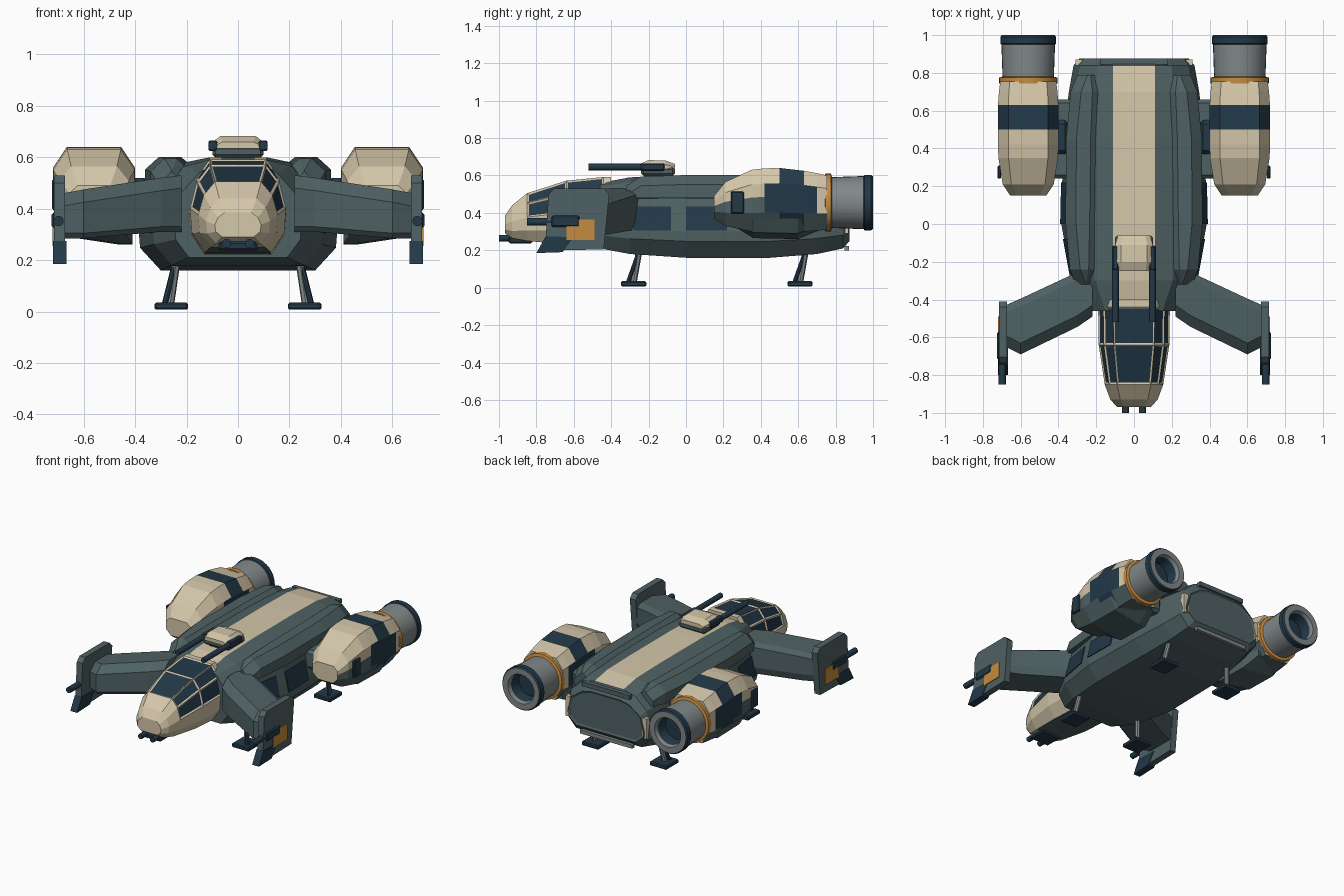
import bpy, bmesh, math
from mathutils import Vector

cube = bpy.data.objects.get("Cube")
if cube:
    bpy.data.objects.remove(cube, do_unlink=True)


def material(name, rgb):
    m = bpy.data.materials.new(name)
    m.use_nodes = True
    m.diffuse_color = (*rgb, 1)
    m.node_tree.nodes["Principled BSDF"].inputs["Base Color"].default_value = (*rgb, 1)
    return m


MATS = [material("slate", (.078, .12, .125)), material("beige", (.66, .57, .40)),
        material("navy", (.016, .04, .064)), material("orange", (.56, .26, .05)),
        material("grey", (.22, .245, .25))]
SLATE, BEIGE, NAVY, ORANGE, GREY = range(5)


def finish(name, bm, smooth=False):
    bmesh.ops.recalc_face_normals(bm, faces=bm.faces)
    mesh = bpy.data.meshes.new(name)
    bm.to_mesh(mesh)
    bm.free()
    for m in MATS:
        mesh.materials.append(m)
    ob = bpy.data.objects.new(name, mesh)
    bpy.context.collection.objects.link(ob)
    if smooth:
        bpy.ops.object.select_all(action='DESELECT')
        ob.select_set(True)
        bpy.context.view_layer.objects.active = ob
        bpy.ops.object.shade_smooth_by_angle(angle=math.radians(35))
    return ob


def loft(name, rings, rule=SLATE, inset=None, smooth=False, cap=True):
    """Skin closed rings; rule is a colour or f(bay, side, centre) with side None on caps."""
    bm = bmesh.new()
    vs = [[bm.verts.new(p) for p in r] for r in rings]
    pick = rule if callable(rule) else lambda i, k, c: rule
    n = len(rings[0])
    windows = []
    for i in range(len(rings) - 1):
        for k in range(n):
            j = (k + 1) % n
            f = bm.faces.new((vs[i][k], vs[i][j], vs[i + 1][j], vs[i + 1][k]))
            f.material_index = pick(i, k, f.calc_center_median())
            if inset and inset(i, k):
                windows.append(f)
    if cap:
        for i, r in ((-1, vs[0]), (len(rings), vs[-1])):
            f = bm.faces.new(r)
            f.material_index = pick(i, None, f.calc_center_median())
            if inset and inset(i, None):
                windows.append(f)
    bmesh.ops.recalc_face_normals(bm, faces=bm.faces)
    for f in windows:
        colour = NAVY if len(f.verts) == 4 else SLATE
        bmesh.ops.inset_individual(bm, faces=[f], thickness=.013, depth=-.006)
        f.material_index = colour
    return finish(name, bm, smooth)


def section(y, w, lo, hi, shape, cx=0):
    """Symmetric cross-section; shape lists (width, height) factors from top to bottom."""
    half = [(w * a, lo + (hi - lo) * b) for a, b in shape]
    return [Vector((cx + x, y, z)) for x, z in half] + \
           [Vector((cx - x, y, z)) for x, z in reversed(half)]


def box(name, centre, size, rule=SLATE, bevel=0.0, taper=1.0):
    c, h = Vector(centre), Vector(size) / 2
    corners = ((-1, -1), (1, -1), (1, 1), (-1, 1))
    ob = loft(name, [[c + Vector((a * h.x * t, b * h.y * t, s * h.z)) for a, b in corners]
                     for s, t in ((-1, 1), (1, taper))], rule)
    if bevel:
        mod = ob.modifiers.new("bevel", 'BEVEL')
        mod.width, mod.segments = bevel, 1
    return ob


def rod(name, a, b, r, rule=NAVY, sides=12):
    a, b = Vector(a), Vector(b)
    q = (b - a).to_track_quat('Z', 'Y')
    ring = [q @ Vector((r * math.cos(t), r * math.sin(t), 0))
            for t in (math.tau * k / sides for k in range(sides))]
    return loft(name, [[p + v for v in ring] for p in (a, b)], rule, smooth=True)


def plate(name, outline, x0, x1, rule=SLATE):
    return loft(name, [[Vector((x, y, z)) for y, z in outline] for x in (x0, x1)], rule)


# Main hull with the pale dorsal stripe and a recessed rear ramp
HULL = [(-.46, .245, .21, .56), (-.30, .33, .18, .59), (0, .385, .16, .60),
        (.45, .375, .16, .60), (.70, .345, .18, .595), (.84, .32, .21, .57),
        (.875, .29, .25, .51)]
SHAPE = [(.3, 1), (.62, .94), (.9, .72), (1, .32), (.99, .2), (.78, 0)]
rings = []
for st in HULL:
    r = section(*st, SHAPE)
    r[0].x, r[-1].x = .11, -.11
    rings.append(r)
loft("hull", rings, lambda i, k, c: BEIGE if k == 11 and i < 5 else SLATE,
     inset=lambda i, k: k is None and i > 0)
box("ramp_lip", (0, .86, .545), (.36, .03, .03))
box("ramp_hinge", (0, .86, .21), (.40, .025, .025), GREY)


def hull_side(y, z):
    for a, b in zip(HULL, HULL[1:]):
        if a[0] <= y <= b[0]:
            w = a[1] + (b[1] - a[1]) * (y - a[0]) / (b[0] - a[0])
            return w * (1 - .1 * (z - .305) / .17)


# Cockpit with inset panes: top, upper and side panes in two bays
COCKPIT = [(-.968, .09, .29, .385), (-.93, .125, .265, .44), (-.85, .155, .25, .505),
           (-.64, .187, .23, .572), (-.44, .19, .22, .592), (-.40, .185, .22, .592)]
CAB = [(.58, 1), (.86, .8), (1, .5), (.96, .22), (.68, 0)]
loft("cockpit", [section(*st, CAB) for st in COCKPIT],
     lambda i, k, c: SLATE if k == 4 and i > 1 else BEIGE,
     inset=lambda i, k: i in (2, 3) and k in (9, 0, 1, 8, 7))
box("chin_mount", (0, -.885, .255), (.15, .13, .035), NAVY, .008)

# Dorsal turret
box("turret_neck", (0, -.17, .595), (.13, .11, .04))
box("turret_base", (0, -.15, .622), (.20, .18, .045), SLATE, .012)
loft("turret_cap", [section(y, w, .635, hi, [(.7, 1), (1, .5), (1, 0)])
                    for y, w, hi in ((-.25, .085, .66), (-.20, .10, .682),
                                     (-.11, .10, .68), (-.06, .085, .662))], BEIGE)

ENGINE = [(.15, .095, .37, .49), (.21, .135, .33, .565), (.35, .158, .30, .63),
          (.42, .16, .30, .638), (.50, .16, .30, .64), (.63, .16, .30, .625),
          (.70, .155, .305, .612), (.755, .148, .31, .60)]
POD = [(.66, 1), (1, .76), (1, .55), (1, .3), (.6, 0)]


def engine_colour(i, k, c):
    if k is None:
        return BEIGE
    if i == 4:
        return NAVY
    if k in (3, 4, 5):
        return SLATE
    if k in (2, 6):
        return SLATE if i < 3 else NAVY if i < 6 else BEIGE
    return NAVY if k in (1, 7) and i in (3, 5) else BEIGE


# Exhaust profile: radius, y, colour of the band that starts there
NOZZLE = [(.12, .74, ORANGE), (.155, .745, ORANGE), (.155, .775, ORANGE),
          (.136, .78, GREY), (.142, .95, NAVY), (.148, .955, NAVY), (.148, .99, NAVY),
          (.14, 1.0, GREY), (.10, 1.0, GREY), (.092, .975, NAVY), (.085, .90, NAVY)]

for s, side in ((1, "left"), (-1, "right")):
    # Shoulder fairing along the upper hull edge
    rings = []
    for y, inner, outer, hi in ((-.32, .23, .31, .545), (-.24, .21, .34, .595), (0, .205, .362, .602),
                                (.45, .20, .36, .602), (.70, .19, .335, .60), (.79, .20, .30, .57)):
        rings.append([Vector((s * x, y, z)) for x, z in
                      ((inner, .47), (inner, hi - .025), (inner + .03, hi), (outer - .055, hi),
                       (outer, hi - .05), (outer, .48))])
    loft(side + "_shoulder_fairing", rings)

    # Cabin windows laid on the hull flank
    for n, (y0, y1) in enumerate(((-.28, -.08), (0, .22))):
        quad = ((y0, .305), (y1, .305), (y1, .435), (y0, .435))
        loft(f"{side}_cabin_window_{n + 1}",
             [[Vector((s * (hull_side(y, z) + d), y, z)) for y, z in quad]
              for d in (-.002, .006)], NAVY)

    # Forward swept wing
    rings = []
    for x, y0, y1, lo, hi in ((.22, -.49, -.28, .31, .53), (.30, -.545, -.255, .31, .52),
                              (.60, -.69, -.395, .285, .475), (.68, -.65, -.43, .285, .46)):
        rings.append([Vector((s * x, y, z)) for y, z in
                      ((y0, lo + .02), (y0 + .02, lo), (y1 - .02, lo),
                       (y1, lo + .05), (y1, hi - .02), (y1 - .04, hi),
                       (y0 + .06, hi), (y0, hi - .05))])
    loft(side + "_wing", rings)

    # Wing end plate, its lower spike, markings and gun
    plate(side + "_end_plate", [(-.75, .27), (-.735, .50), (-.705, .53), (-.44, .53), (-.41, .50),
                                (-.44, .205), (-.66, .20)], s * .672, s * .716)
    plate(side + "_end_plate_spike", [(-.80, .185), (-.66, .19), (-.60, .27), (-.75, .275)],
          s * .668, s * .72, NAVY)
    plate(side + "_end_plate_marking", [(-.64, .255), (-.49, .255), (-.49, .365), (-.64, .365)],
          s * .715, s * .721, ORANGE)
    box(side + "_wing_gun_mount", (s * .70, -.645, .355), (.05, .15, .06), NAVY, .008)
    rod(side + "_wing_gun", (s * .698, -.85, .352), (s * .698, -.68, .352), .02)

    # Engine nacelle with pylon, keel and exhaust
    cx = s * .56
    loft(side + "_engine", [section(*st, POD, cx) for st in ENGINE], engine_colour)
    box(side + "_intake", (s * .713, .275, .455), (.02, .07, .12), NAVY, .006)
    keel = []
    for y, lo, w in ((.27, .32, .04), (.36, .265, .0), (.60, .26, .0), (.72, .31, .03)):
        keel.append([Vector((s * x, y, z)) for x, z in
                     ((.41 + w, lo), (.46 + w, lo), (.66 - w, lo + .03), (.705 - w, .37), (.41 + w, .37))])
    loft(side + "_engine_keel", keel)
    box(side + "_pylon", (s * .385, .45, .43), (.13, .42, .13), SLATE, .02)
    box(side + "_pylon_band", (s * .39, .46, .435), (.09, .18, .17), NAVY, .02)
    axis = Vector((cx, 0, .455))
    loft(side + "_exhaust",
         [[axis + Vector((r * math.cos(t), y, r * math.sin(t)))
           for t in (math.tau * k / 32 for k in range(32))] for r, y, m in NOZZLE],
         lambda i, k, c: NAVY if k is None else NOZZLE[i][2], smooth=True)

    # Turret and chin guns
    rod(side + "_turret_gun", (s * .098, -.52, .645), (s * .098, -.12, .645), .018)
    box(side + "_turret_gun_breech", (s * .098, -.18, .645), (.035, .13, .04), NAVY, .006)
    rod(side + "_chin_gun", (s * .045, -1.0, .265), (s * .045, -.85, .265), .018)

    # Rear corner trim
    box(side + "_rear_trim", (s * .292, .855, .36), (.035, .03, .14), BEIGE)

    # Landing gear
    for end, y, lean in (("front", -.28, .03), ("rear", .61, .03)):
        box(f"{side}_{end}_foot", (s * .26, y, .021), (.13, .135, .028), NAVY, .006)
        rod(f"{side}_{end}_leg", (s * .265, y, .03), (s * .24, y + lean, .20), .017, GREY, 8)
        rod(f"{side}_{end}_brace", (s * .285, y - .03, .03), (s * .25, y + lean - .01, .17), .011, NAVY, 8)
